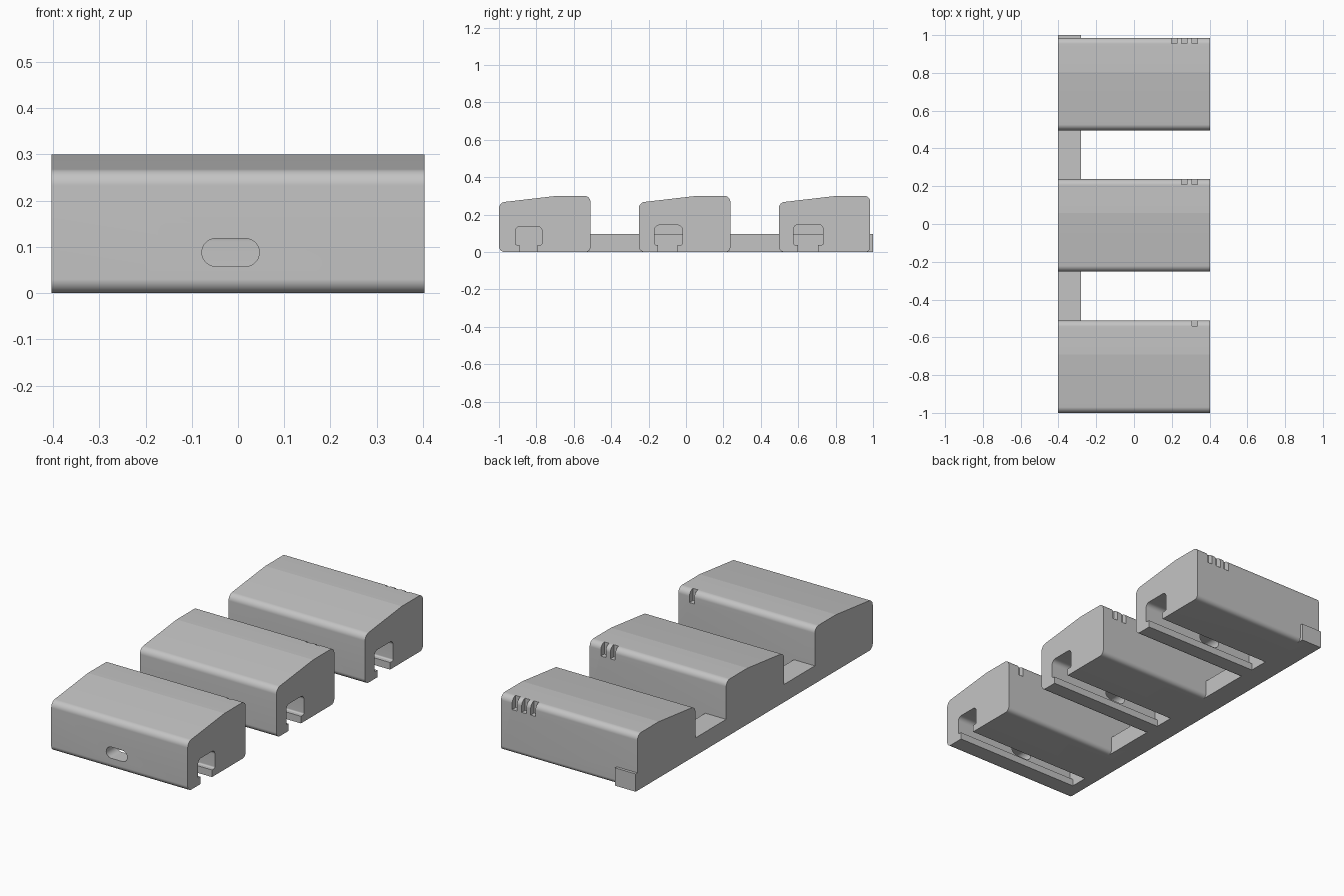
import bpy, bmesh, math
from mathutils import Vector

if "Cube" in bpy.data.objects:
    bpy.data.objects.remove(bpy.data.objects["Cube"])

HALF_W = 0.403      # half width along x
SEG = 16            # segments per rounded corner

grey = bpy.data.materials.new("plain_grey")
grey.diffuse_color = (0.55, 0.55, 0.55, 1)
grey.use_nodes = True
grey.node_tree.nodes["Principled BSDF"].inputs["Base Color"].default_value = grey.diffuse_color


def rounded(corners):
    """Turn (u, v, radius) corners into a filleted outline."""
    out = []
    n = len(corners)
    for i, (u, v, r) in enumerate(corners):
        p = Vector((u, v))
        if r == 0:
            out.append(p)
            continue
        a = (Vector(corners[i - 1][:2]) - p).normalized()
        b = (Vector(corners[(i + 1) % n][:2]) - p).normalized()
        half = a.angle(b) / 2
        centre = p + (a + b).normalized() * (r / math.sin(half))
        start = p + a * (r / math.tan(half)) - centre
        end = p + b * (r / math.tan(half)) - centre
        sweep = start.angle(end)
        for k in range(SEG + 1):
            t = k / SEG
            out.append(centre + (start * math.sin((1 - t) * sweep)
                                 + end * math.sin(t * sweep)) / math.sin(sweep))
    return out


def prism(name, outline, lo, hi, axis="x"):
    """Extrude an outline along x (outline is y, z) or y (outline is x, z)."""
    bm = bmesh.new()
    place = (lambda p, d: (d, p.x, p.y)) if axis == "x" else (lambda p, d: (p.x, d, p.y))
    ends = [[bm.verts.new(place(p, d)) for p in outline] for d in (lo, hi)]
    n = len(outline)
    for ring in ends:
        bm.faces.new(ring)
    for i in range(n):
        j = (i + 1) % n
        bm.faces.new((ends[0][i], ends[0][j], ends[1][j], ends[1][i]))
    bmesh.ops.recalc_face_normals(bm, faces=bm.faces)
    mesh = bpy.data.meshes.new(name)
    bm.to_mesh(mesh)
    bm.free()
    mesh.materials.append(grey)
    obj = bpy.data.objects.new(name, mesh)
    bpy.context.collection.objects.link(obj)
    return obj


def box(name, x0, x1, y0, y1, z0, z1):
    return prism(name, rounded([(y0, z0, 0), (y1, z0, 0), (y1, z1, 0), (y0, z1, 0)]), x0, x1)


def combine(target, other, operation):
    mod = target.modifiers.new("combine", "BOOLEAN")
    mod.operation = operation
    mod.solver = "EXACT"
    mod.object = other
    bpy.context.view_layer.objects.active = target
    bpy.ops.object.modifier_apply(modifier=mod.name)
    bpy.data.objects.remove(other)


# start y, channel front/back, slot front/back (offsets from start), channel top
BLOCKS = [
    (-1.0, 0.088, 0.230, 0.110, 0.205, 0.137),
    (-0.252, 0.084, 0.233, 0.103, 0.207, 0.143),
    (0.496, 0.080, 0.237, 0.104, 0.211, 0.147),
]
MARKS = (0.3225, 0.2665, 0.2135)
DEPTH = 0.489

blocks = []
for i, (y, c0, c1, s0, s1, top) in enumerate(BLOCKS):
    # block body with sloped top
    block = prism("block", rounded([
        (y, 0, 0.03), (y + DEPTH, 0, 0.025), (y + DEPTH, 0.3, 0.032),
        (y + 0.31, 0.3, 0), (y, 0.264, 0.035)]), -HALF_W, HALF_W)

    # keyhole channel, open on the right end and underneath
    channel = prism("channel", rounded([
        (y + s0, -0.05, 0), (y + s1, -0.05, 0), (y + s1, 0.038, 0),
        (y + c1, 0.038, 0.008), (y + c1, top, 0.025),
        (y + c0, top, 0.025), (y + c0, 0.038, 0.008), (y + s0, 0.038, 0)]),
        -0.34, HALF_W + 0.1)
    combine(block, channel, "DIFFERENCE")

    # oval opening from the front into the channel
    oval = prism("oval", rounded([
        (-0.078, 0.058, 0.0299), (0.046, 0.058, 0.0299),
        (0.046, 0.118, 0.0299), (-0.078, 0.118, 0.0299)]),
        y - 0.1, y + 0.15, "y")
    combine(block, oval, "DIFFERENCE")

    # counting notches in the upper back edge
    for x in MARKS[:i + 1]:
        notch = box("notch", x - 0.0145, x + 0.0145,
                    y + DEPTH - 0.029, y + DEPTH + 0.05, 0.235, 0.35)
        combine(block, notch, "DIFFERENCE")
    blocks.append(block)

# connecting rail along the left side
body = box("linked_blocks", -HALF_W, -0.28, -0.6, 1.0, 0, 0.095)
for block in blocks:
    combine(body, block, "UNION")

# smooth fillets, keeping the shallow top crease sharp
body.data.shade_smooth()
body.data.set_sharp_from_angle(angle=math.radians(6.1))
